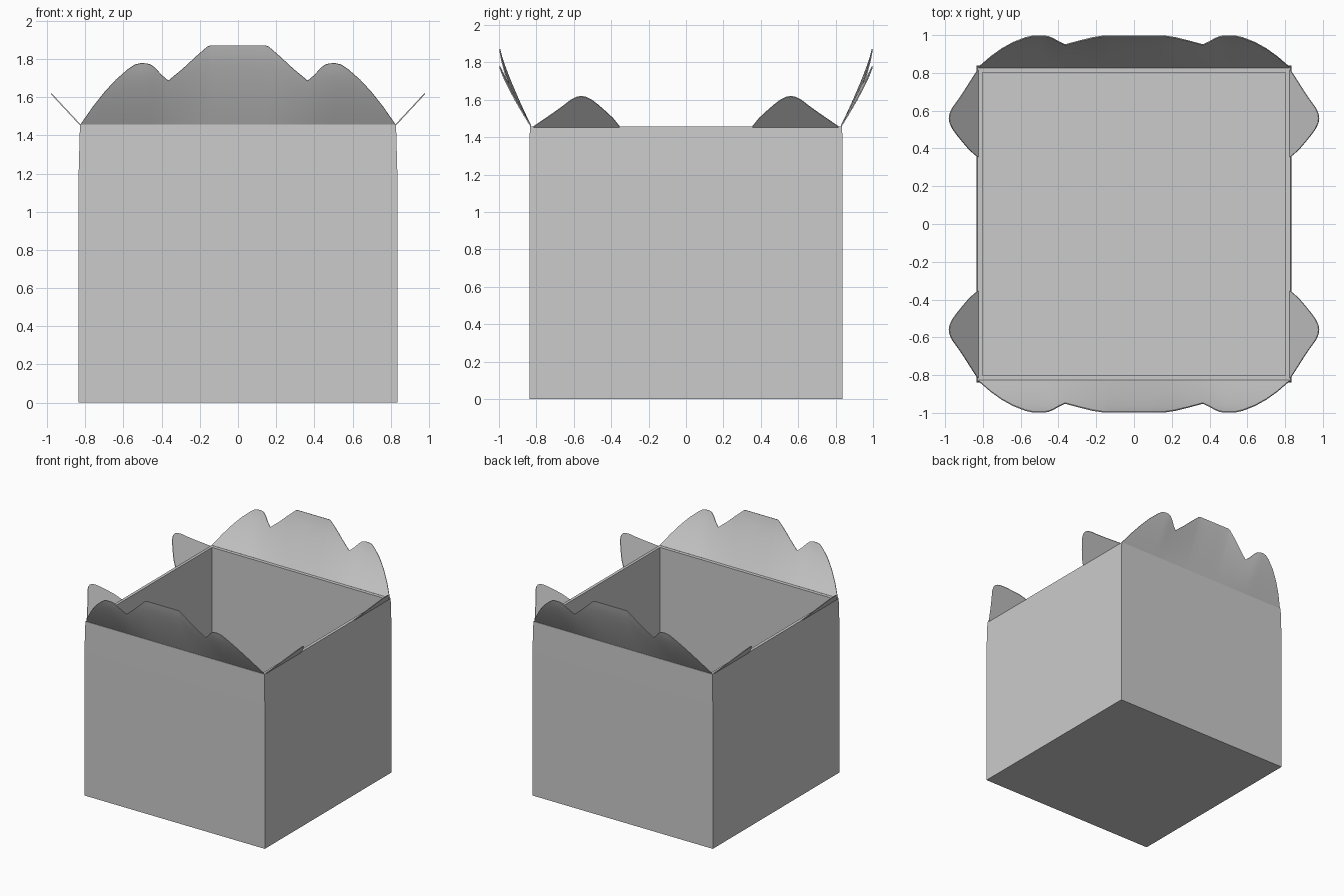
import bpy, bmesh, math
from mathutils import Vector, Matrix

cube = bpy.data.objects.get("Cube")
if cube:
    bpy.data.objects.remove(cube, do_unlink=True)

RIM = 1.457        # height of the box walls
HALF = 0.835       # outer half width
INNER = 0.803      # inner half width
FLOOR = 0.02
SHEET = 0.006      # flap thickness

card = bpy.data.materials.new("plain_grey_card")
card.use_nodes = True
grey = (0.6, 0.6, 0.6, 1.0)
card.diffuse_color = grey
bsdf = card.node_tree.nodes["Principled BSDF"]
bsdf.inputs["Base Color"].default_value = grey
bsdf.inputs["Roughness"].default_value = 0.8


def finish(name, bm, smooth=False):
    """Turn a bmesh into a named object with the card material."""
    bmesh.ops.recalc_face_normals(bm, faces=bm.faces)
    mesh = bpy.data.meshes.new(name)
    bm.to_mesh(mesh)
    bm.free()
    mesh.materials.append(card)
    obj = bpy.data.objects.new(name, mesh)
    bpy.context.collection.objects.link(obj)
    if smooth:
        bpy.ops.object.select_all(action='DESELECT')
        obj.select_set(True)
        bpy.context.view_layer.objects.active = obj
        bpy.ops.object.shade_smooth_by_angle(angle=math.radians(35))
    return obj


# Open box: rings run up the outside, over the rim and down to the floor
def build_box():
    bm = bmesh.new()
    rings = []
    for hx, hy, z in ((HALF, HALF + 0.003, 0), (HALF, HALF + 0.003, 1.2),
                      (0.828, HALF, RIM), (INNER, INNER, RIM),
                      (INNER, INNER, FLOOR)):
        rings.append([bm.verts.new((sx * hx, sy * hy, z))
                      for sx, sy in ((-1, -1), (1, -1), (1, 1), (-1, 1))])
    for a, b in zip(rings, rings[1:]):
        for i in range(4):
            j = (i + 1) % 4
            bm.faces.new((a[i], a[j], b[j], b[i]))
    bm.faces.new(rings[0])
    bm.faces.new(rings[-1])
    finish("box_body", bm)


# Flap: columns under an outline of (along, height), leaning outwards
def build_flap(name, outline, lean, rows, base, matrix):
    bm = bmesh.new()
    cols = []
    for s, h in outline:
        col = []
        for r in range(rows + 1):
            t = h * r / rows
            col.append(bm.verts.new((s, -(base + lean(s, t)), RIM + t)))
        cols.append(col)
    for a, b in zip(cols, cols[1:]):
        for r in range(rows):
            bm.faces.new((a[r], b[r], b[r + 1], a[r + 1]))
    bmesh.ops.remove_doubles(bm, verts=bm.verts, dist=0.0005)
    bmesh.ops.recalc_face_normals(bm, faces=bm.faces)
    bmesh.ops.solidify(bm, geom=bm.faces[:], thickness=SHEET)
    bmesh.ops.transform(bm, matrix=matrix, verts=bm.verts)
    finish(name, bm, smooth=True)


# Scalloped long flaps at front and back, half outline from centre to corner
half = [(0, 0.413), (0.075, 0.413), (0.145, 0.413), (0.16, 0.408),
        (0.22, 0.355), (0.29, 0.29), (0.365, 0.228), (0.40, 0.258),
        (0.43, 0.292), (0.455, 0.312), (0.48, 0.319), (0.51, 0.32),
        (0.54, 0.313), (0.575, 0.29), (0.64, 0.233), (0.70, 0.168),
        (0.76, 0.092), (0.822, 0.003)]
scalloped = [(-s, h) for s, h in reversed(half[1:])] + half


def long_lean(s, t):
    # ears lean out further than the taller middle tab
    k = min(max((abs(s) - 0.15) / 0.32, 0), 1)
    top = 0.413 + (0.32 - 0.413) * k
    u = min(t / top, 1)
    return 0.167 * (1 - (1 - u) ** 1.2)


build_box()
turn = lambda a: Matrix.Rotation(math.radians(a), 4, 'Z')
build_flap("front_flap", scalloped, long_lean, 10, 0.832, Matrix.Identity(4))
build_flap("back_flap", scalloped, long_lean, 10, 0.832, turn(180))

# Small rounded flaps, two on each side
tab = [(0.355, 0.002), (0.39, 0.046), (0.43, 0.083), (0.47, 0.118),
       (0.505, 0.145), (0.535, 0.16), (0.56, 0.164), (0.585, 0.16),
       (0.615, 0.145), (0.66, 0.11), (0.71, 0.074), (0.76, 0.04),
       (0.815, 0.002)]
for side, angle in (("left", 90), ("right", -90)):
    for end, sign in (("front", -1), ("back", 1)):
        # rotating the flap maps its length onto the y axis
        flip = sign if side == "left" else -sign
        outline = [(flip * s, h) for s, h in tab]
        build_flap(f"{side}_{end}_flap", outline, lambda s, t: 0.93 * t,
                   3, 0.824, turn(angle))
